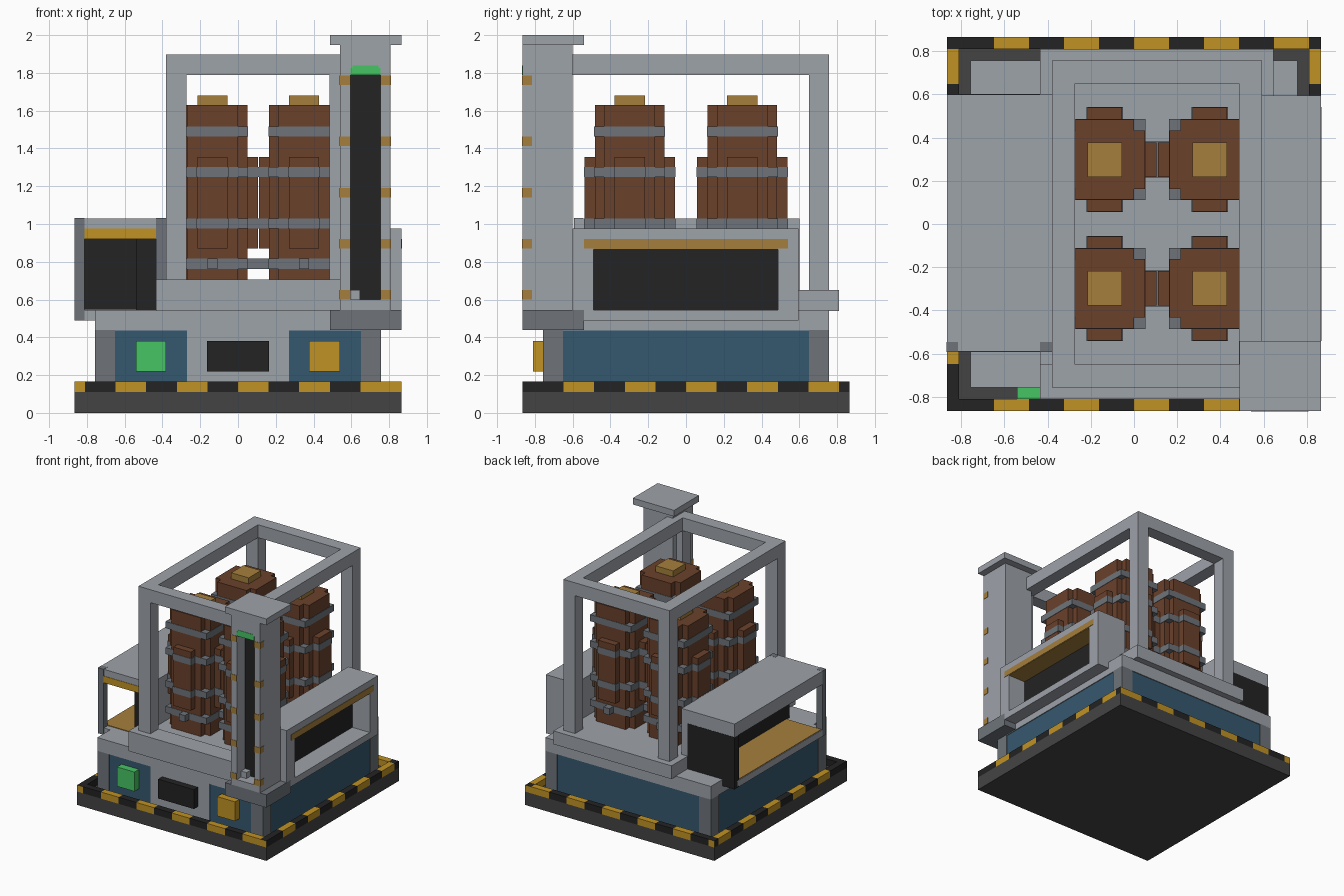
import bpy, bmesh, math
from mathutils import Vector

if "Cube" in bpy.data.objects:
    bpy.data.objects.remove(bpy.data.objects["Cube"])


def material(name, hex_code):
    srgb = [int(hex_code[i:i + 2], 16) / 255 for i in (0, 2, 4)]
    rgba = [((c + 0.055) / 1.055) ** 2.4 for c in srgb] + [1]
    m = bpy.data.materials.new(name)
    m.use_nodes = True
    m.diffuse_color = rgba
    m.node_tree.nodes["Principled BSDF"].inputs["Base Color"].default_value = rgba
    return m


LIGHT = material("light grey metal", "9ea3aa")
STEEL = material("steel grey", "6e747a")
DARK = material("dark grey", "444444")
BLACK = material("black", "232323")
YELLOW = material("safety yellow", "c19223")
TAN = material("tan wood", "a67f3c")
GREEN = material("signal green", "46c364")
BLUE = material("panel blue", "35586e")
BROWN = material("barrel brown", "6a412b")


def boxes(name, mats, *ranges):
    """One object from boxes given as ((x0, x1), (y0, y1), (z0, z1))."""
    bm = bmesh.new()
    for r in ranges:
        verts = bmesh.ops.create_cube(bm, size=1)["verts"]
        for v in verts:
            v.co = Vector([(a + b) / 2 + c * (b - a) for (a, b), c in zip(r, v.co)])
    mesh = bpy.data.meshes.new(name)
    bm.to_mesh(mesh)
    bm.free()
    for m in mats if isinstance(mats, list) else [mats]:
        mesh.materials.append(m)
    obj = bpy.data.objects.new(name, mesh)
    bpy.context.collection.objects.link(obj)
    return obj


def sym(a):
    return (-a, a)


def around(c, a):
    return (c - a, c + a)


# Base slab with a striped safety rim
E, R = 0.865, 0.81
boxes("base_slab", DARK, (sym(E), sym(E), (0, 0.11)))
RIM = (0.11, 0.165)
step = R / 5
for colour, odd in ((YELLOW, 0), (BLACK, 1)):
    parts = []
    for i in range(-5, 5):
        if i % 2 == odd:
            run = (i * step, (i + 1) * step)
            for edge in ((-E, -R), (R, E)):
                parts += [(run, edge, RIM), (edge, run, RIM)]
    boxes("rim_stripes_" + ("black" if odd else "yellow"), colour, *parts)
corners = boxes("rim_corners", [BLACK, YELLOW],
                *[(x, y, RIM) for x in ((-E, -R), (R, E)) for y in ((-E, -R), (R, E))])
for p in corners.data.polygons:
    p.material_index = int(abs(p.normal.y) > 0.5)

# Machine body
B = 0.757
boxes("body_panels", BLUE, (sym(0.75), sym(0.75), (0.11, 0.44)))
boxes("body_corners", STEEL,
      *[(x, y, (0.11, 0.44)) for x in ((-B, -0.65), (0.65, B)) for y in ((-B, -0.65), (0.65, B))])
boxes("body_top", LIGHT, (sym(B), sym(B), (0.435, 0.545)))
boxes("front_panel", LIGHT, (sym(0.27), (-B, -0.7), (0.11, 0.44)))
for name, mat, x in (("green_button", GREEN, (-0.54, -0.38)),
                     ("front_screen", BLACK, (-0.163, 0.163)),
                     ("yellow_button", YELLOW, (0.375, 0.54))):
    boxes(name, mat, (x, (-R, -0.7), (0.22, 0.38)))

# Plinth and front kerb under the barrels
boxes("plinth", LIGHT, ((-0.435, 0.645), sym(R), (0.54, 0.65)))
boxes("front_kerb", LIGHT, ((-0.435, 0.54), (-R, -0.65), (0.6, 0.705)))

# Open frame: four posts and a ring of beams
FX, FY = ((-0.38, -0.272), (0.485, 0.592)), ((-B, -0.65), (0.65, B))
boxes("frame_posts", LIGHT, *[(x, y, (0.64, 1.79)) for x in FX for y in FY])
TOP = (1.79, 1.897)
boxes("frame_beams", LIGHT,
      *[((-0.38, 0.592), y, TOP) for y in FY],
      *[(x, sym(0.65), TOP) for x in FX])

# Column with a recessed dark channel
CX, FRONT, BACK = (0.54, 0.807), -E, -0.6
JAMBS, SLOT = ((0.54, 0.595), (0.755, 0.807)), (0.595, 0.755)
boxes("column_foot", STEEL, ((0.487, E), (-E, -0.54), (0.44, 0.546)))
boxes("column_cap", LIGHT, ((0.487, E), (-E, -0.54), (1.948, 2)))
boxes("column", LIGHT,
      (CX, (-0.75, BACK), (0.545, 1.95)),
      *[(x, (FRONT, -0.75), (0.545, 1.95)) for x in JAMBS],
      (SLOT, (FRONT, -0.75), (0.545, 0.6)),
      (SLOT, (FRONT, -0.75), (1.79, 1.95)))
boxes("column_channel", BLACK, (SLOT, (-0.756, -0.75), (0.6, 1.79)))
boxes("column_lamp", GREEN,
      (SLOT, (FRONT - 0.003, FRONT), (1.79, 1.825)),
      ((0.605, 0.745), (FRONT - 0.003, FRONT), (1.825, 1.84)))
marks = []
for z in (0.625, 0.895, 1.165, 1.437, 1.762):
    band = around(z, 0.025)
    marks += [(x, (FRONT - 0.003, FRONT), band) for x in JAMBS]
    marks += [(x, (FRONT, -0.815), band) for x in ((0.537, 0.54), (0.807, 0.81))]
boxes("column_marks", TAN, *marks)

# Right cabinet with a deep window
X0, XB, Y0, Y1 = 0.592, 0.7, -0.6, 0.595
W0, W1 = -0.49, 0.487
boxes("right_cabinet", LIGHT,
      ((X0, XB), (Y0, Y1), (0.49, 0.975)),
      ((XB, E), (Y0, W0), (0.49, 0.975)),
      ((XB, E), (W1, Y1), (0.49, 0.975)),
      ((XB, E), (W0, W1), (0.49, 0.545)),
      ((XB, E), (W0, W1), (0.87, 0.975)))
boxes("right_cabinet_back", BLACK, ((XB, XB + 0.005), (W0, W1), (0.545, 0.87)))
boxes("right_cabinet_trim", TAN,
      ((E, E + 0.003), sym(0.54), (0.87, 0.92)),
      ((XB, E), (W0, W1), (0.866, 0.87)))

# Left cabinet, open at the front and outer side
L0, L1 = -E, -0.38
boxes("left_cabinet_roof", LIGHT, ((L0, L1), (-0.59, 0.6), (0.92, 1.03)))
boxes("left_cabinet_floor", LIGHT, ((L0, L1), (-0.59, 0.6), (0.49, 0.545)))
boxes("left_cabinet_floor_plate", TAN, ((-0.86, -0.54), (-0.54, 0.54), (0.545, 0.55)))
boxes("left_cabinet_posts", STEEL,
      *[(x, (-0.593, -0.545), (0.489, 1.031)) for x in ((L0 - 0.001, -0.813), (-0.435, L1))])
boxes("left_cabinet_walls", BLACK,
      ((-0.54, -0.435), (-0.58, 0.55), (0.545, 0.92)),
      ((L0, -0.435), (0.54, 0.602), (0.49, 0.92)))
boxes("left_cabinet_inner_wall", LIGHT, ((-0.435, L1), (-0.58, 0.6), (0.545, 0.92)))
boxes("left_cabinet_trim", YELLOW, ((-0.813, -0.435), (-0.593, -0.59), (0.92, 0.975)))


# Stepped barrels
def cross(cx, cy, a, b, z):
    """Two crossed boxes with reach a and half width b."""
    return [(around(cx, a), around(cy, b), z), (around(cx, b), around(cy, a), z)]


for side, cx in (("right", -0.135), ("left", 0.35)):
    for end, cy in (("front", -0.298), ("back", 0.298)):
        name = "barrel_" + end + "_" + side
        boxes(name + "_staves", BROWN,
              *cross(cx, cy, 0.185, 0.135, (0.65, 1.63)),
              *cross(cx, cy, 0.24, 0.08, (0.87, 1.355)))
        hoops = [(around(cx, 0.188), around(cy, 0.188), around(z, 0.027))
                 for z in (0.79, 1.003, 1.275, 1.49)]
        for z in (1.003, 1.275):
            hoops += cross(cx, cy, 0.243, 0.084, around(z, 0.027))
        hoops += cross(cx, cy, 0.243, 0.027, around(0.79, 0.027))
        boxes(name + "_hoops", STEEL, *hoops)
        boxes(name + "_lid", TAN, (around(cx, 0.08), around(cy, 0.08), (1.62, 1.68)))
